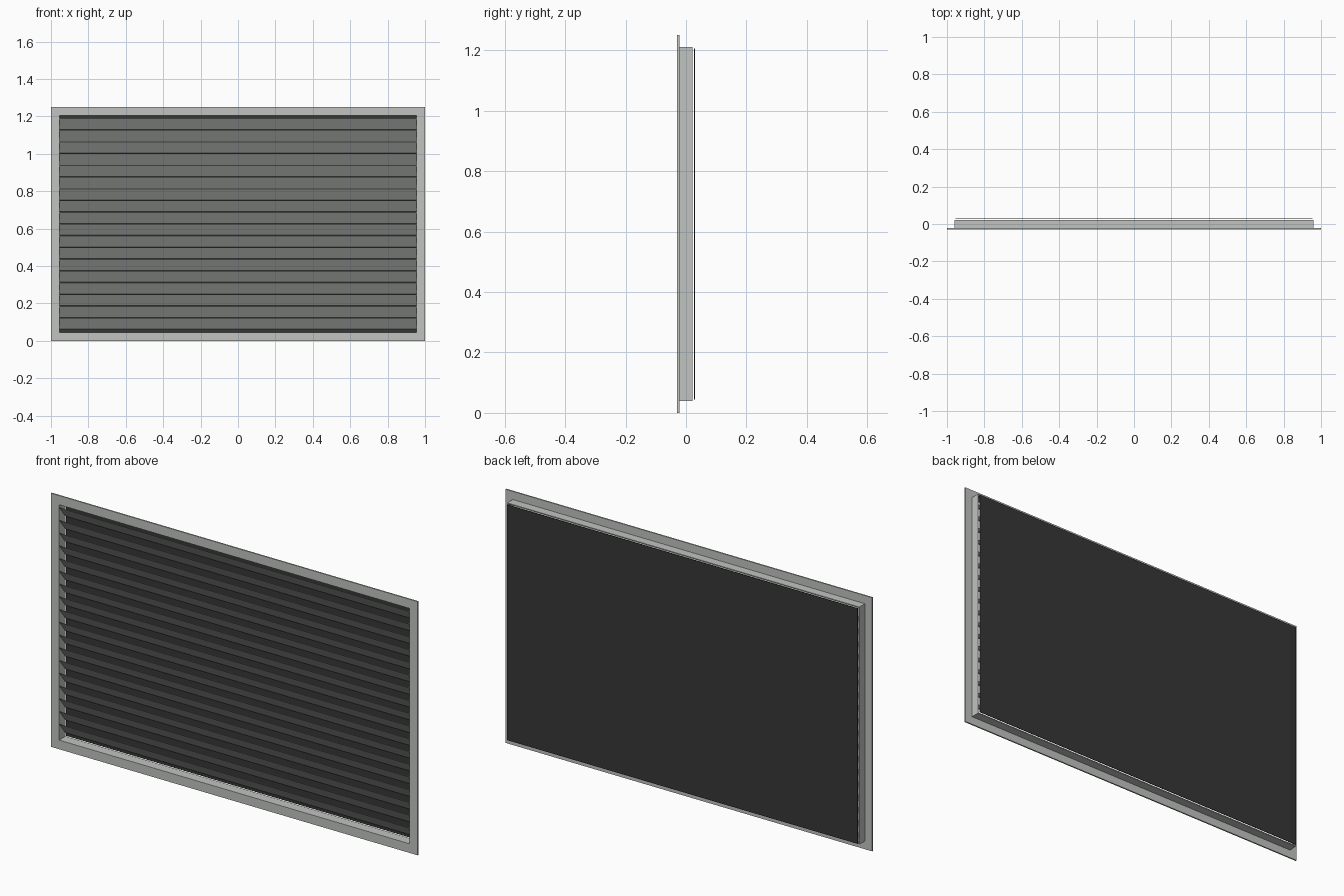
import bpy

cube = bpy.data.objects.get("Cube")
if cube:
    bpy.data.objects.remove(cube, do_unlink=True)


def make_material(name, color):
    mat = bpy.data.materials.new(name)
    mat.use_nodes = True
    rgba = (*color, 1)
    mat.diffuse_color = rgba
    mat.node_tree.nodes["Principled BSDF"].inputs["Base Color"].default_value = rgba
    return mat


metal = make_material("pale grey metal", (0.53, 0.55, 0.53))
dark = make_material("dark backing", (0.038, 0.038, 0.038))


def make_object(name, verts, faces, mat):
    mesh = bpy.data.meshes.new(name)
    mesh.from_pydata(verts, [], faces)
    mesh.materials.append(mat)
    obj = bpy.data.objects.new(name, mesh)
    bpy.context.collection.objects.link(obj)
    return obj


MID = 0.625  # height of the grille centre


def ring(name, outer, inner, y0, y1, mat):
    """Rectangular frame; outer and inner are (half width, half height)."""
    verts = [(sx * w, y, MID + sz * h)
             for y in (y0, y1) for w, h in (outer, inner)
             for sx, sz in ((-1, -1), (1, -1), (1, 1), (-1, 1))]
    faces = []
    for i in range(4):
        j = (i + 1) % 4
        faces += [(i, j, 4 + j, 4 + i),            # front
                  (8 + j, 8 + i, 12 + i, 12 + j),  # back
                  (j, i, 8 + i, 8 + j),            # outside
                  (4 + i, 4 + j, 12 + j, 12 + i)]  # inside
    return make_object(name, verts, faces, mat)


def extrude_x(name, profile, half, mat):
    """Prism along x from a counter-clockwise (y, z) profile."""
    n = len(profile)
    verts = [(x, y, z) for x in (-half, half) for y, z in profile]
    faces = [tuple(reversed(range(n))), tuple(range(n, 2 * n))]
    faces += [(i, (i + 1) % n, n + (i + 1) % n, n + i) for i in range(n)]
    return make_object(name, verts, faces, mat)


# Front flange and the duct collar behind it
ring("front_flange", (1.0, 0.625), (0.955, 0.58), -0.029, -0.022, metal)
ring("duct_collar", (0.96, 0.585), (0.955, 0.58), -0.022, 0.021, metal)

# Dark sheet standing just behind the collar
extrude_x("back_panel", [(0.026, 0.045), (0.029, 0.045),
                         (0.029, 1.205), (0.026, 1.205)], 0.955, dark)

# Louvre slats, high at the front and low at the rear
PITCH = 0.0628
for k in range(18):
    low = 0.0625 + k * PITCH
    high = low + 0.059
    extrude_x(f"louvre_slat_{k + 1}",
              [(-0.027, high), (0.02, low), (0.02, low + 0.002), (-0.027, high + 0.002)],
              0.955, metal)
